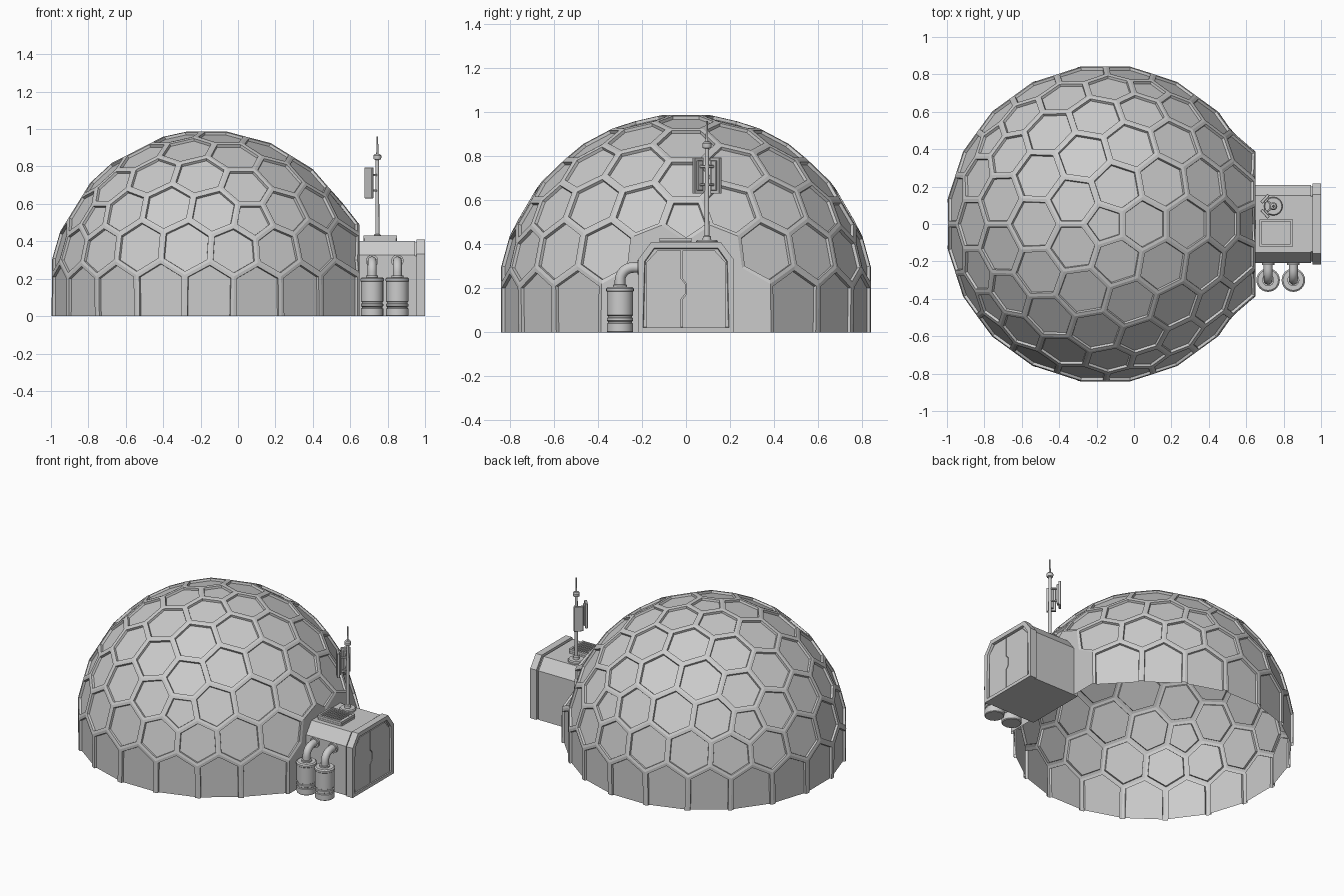
import bpy, bmesh
from math import sin, cos, pi, atan2, radians
from mathutils import Vector, Matrix

if "Cube" in bpy.data.objects:
    bpy.data.objects.remove(bpy.data.objects["Cube"])

CX, CZ, R, WALL = -0.155, 0.14, 0.855, 0.65   # dome centre, radius, flat entry wall


def finish(name, bm, smooth=False):
    bmesh.ops.recalc_face_normals(bm, faces=bm.faces) if name != "dome_shell" else None
    me = bpy.data.meshes.new(name)
    bm.to_mesh(me)
    bm.free()
    ob = bpy.data.objects.new(name, me)
    bpy.context.collection.objects.link(ob)
    if smooth:
        bpy.context.view_layer.objects.active = ob
        ob.select_set(True)
        bpy.ops.object.shade_smooth_by_angle(angle=radians(35))
        ob.select_set(False)
    return ob


def box(name, lo, hi, bevel=0.0, rot=0.0):
    bm = bmesh.new()
    size = Vector(hi) - Vector(lo)
    bmesh.ops.create_cube(bm, size=1, matrix=Matrix.Diagonal((*size, 1)))
    if bevel:
        bmesh.ops.bevel(bm, geom=bm.edges[:], offset=bevel, segments=1, affect='EDGES')
    ob = finish(name, bm)
    ob.location = (Vector(lo) + Vector(hi)) / 2
    ob.rotation_euler.z = rot
    return ob


def prism(name, pts, x0, x1, inset=0.0, depth=0.0):
    """Extrude a y-z outline along x; optionally recess the outer face."""
    bm = bmesh.new()
    f = bm.faces.new([bm.verts.new((x0, y, z)) for y, z in pts])
    ext = bmesh.ops.extrude_face_region(bm, geom=[f], use_keep_orig=True)["geom"]
    bmesh.ops.translate(bm, verts=[v for v in ext if isinstance(v, bmesh.types.BMVert)],
                        vec=(x1 - x0, 0, 0))
    bmesh.ops.recalc_face_normals(bm, faces=bm.faces)
    if inset:
        front = [f for f in bm.faces if f.normal.x > 0.9]
        bmesh.ops.inset_individual(bm, faces=front, thickness=inset)
        bmesh.ops.inset_individual(bm, faces=front, thickness=0.004, depth=-depth)
    return finish(name, bm)


def lathe(name, profile, loc, n=24):
    """Revolve (radius, z) points around z."""
    bm = bmesh.new()
    rings = [[bm.verts.new((r * cos(2 * pi * i / n), r * sin(2 * pi * i / n), z))
              for i in range(n)] for r, z in profile]
    for a, b in zip(rings, rings[1:]):
        for i in range(n):
            j = (i + 1) % n
            bm.faces.new((a[i], a[j], b[j], b[i]))
    bm.faces.new(rings[0][::-1])
    bm.faces.new(rings[-1])
    ob = finish(name, bm, True)
    ob.location = loc
    return ob


def tube(name, pts, r):
    cu = bpy.data.curves.new(name, 'CURVE')
    cu.dimensions = '3D'
    cu.bevel_depth, cu.bevel_resolution, cu.use_fill_caps = r, 4, True
    sp = cu.splines.new('POLY')
    sp.points.add(len(pts) - 1)
    for p, c in zip(sp.points, pts):
        p.co = (*c, 1)
    ob = bpy.data.objects.new(name, cu)
    bpy.context.collection.objects.link(ob)
    return ob


# Dome: dual of an icosphere gives hexagons and pentagons; lower row drops to the ground
ico = bmesh.new()
bmesh.ops.create_icosphere(ico, subdivisions=3, radius=1)
ico.faces.index_update()
bm = bmesh.new()
corner, entry = {}, []
for v in ico.verts:
    if v.co.z < -0.02:
        continue
    n = v.co.normalized()
    side = n.orthogonal().normalized()
    up = n.cross(side)
    ring = []
    for f in v.link_faces:
        c = f.calc_center_median().normalized()
        if c.z > -0.13:
            ring.append((atan2(c.dot(up), c.dot(side)), f.index, c))
    loop = []
    for _, i, c in sorted(ring):
        if i not in corner:
            z = CZ + c.z * R if c.z > 0 else -0.06
            corner[i] = bm.verts.new((CX + c.x * R, c.y * R, z))
        loop.append(corner[i])
    face = bm.faces.new(loop)
    if abs(atan2(n.y, n.x)) < radians(21) and n.z < 0.33:
        entry.append(face)
ico.free()
# flat, frameless wall around the entry
for f in entry:
    for v in f.verts:
        v.co.x = WALL
wall = bmesh.ops.dissolve_faces(bm, faces=entry, use_verts=False)["region"]
bm.normal_update()
cells = [f for f in bm.faces if f not in wall]
# raised frame bars with recessed panels
bmesh.ops.inset_individual(bm, faces=cells, thickness=0.017, use_even_offset=True)
bmesh.ops.inset_individual(bm, faces=cells, thickness=0.003, depth=-0.014, use_even_offset=True)
bmesh.ops.bisect_plane(bm, geom=bm.verts[:] + bm.edges[:] + bm.faces[:],
                       plane_co=(0, 0, 0), plane_no=(0, 0, 1), clear_inner=True)
finish("dome_shell", bm)


# Entry module: body, groove, door rim
def outline(w, h, c):
    return [(-w, 0), (w, 0), (w, h - c), (w - c * 0.75, h), (-w + c * 0.75, h), (-w, h - c)]


prism("entry_body", outline(0.208, 0.402, 0.075), 0.62, 0.945)
prism("entry_groove", outline(0.2, 0.394, 0.072), 0.94, 0.96)
prism("door_rim", outline(0.217, 0.41, 0.078), 0.955, 1.0, 0.03, 0.014)
# two door leaves with a stepped seam
seam = [(-0.02, 0.0), (-0.02, 0.15), (0.0, 0.175), (0.0, 0.22), (-0.02, 0.245), (-0.02, 0.372)]
g = 0.003
prism("door_leaf_left", [(y - g, z) for y, z in seam] + [(-0.13, 0.372), (-0.18, 0.318), (-0.18, 0)],
      0.975, 0.993)
prism("door_leaf_right", [(y + g, z) for y, z in seam] + [(0.13, 0.372), (0.18, 0.318), (0.18, 0)],
      0.975, 0.993)

# Roof vent with slats
box("vent_base", (0.67, -0.12, 0.395), (0.85, 0.025, 0.42), 0.006)
for i in range(11):
    x = 0.69 + i * 0.014
    box("vent_slat", (x - 0.004, -0.105, 0.415), (x + 0.004, 0.01, 0.428))
for y in (-0.114, 0.019):
    box("vent_edge", (0.675, y - 0.006, 0.415), (0.845, y + 0.006, 0.43))
for x in (0.677, 0.843):
    box("vent_end", (x - 0.006, -0.12, 0.415), (x + 0.006, 0.025, 0.43))

# Antenna mast with two panels
AX, AY = 0.745, 0.095
lathe("antenna_mast", [(0.05, 0.395), (0.05, 0.413), (0.045, 0.42), (0.02, 0.42), (0.018, 0.435),
                       (0.011, 0.44), (0.009, 0.835), (0.019, 0.838), (0.021, 0.845), (0.021, 0.858),
                       (0.015, 0.866), (0.006, 0.868), (0.004, 0.96)], (AX, AY, 0), 16)
for s in (-1, 1):
    a = s * radians(138)
    d = Vector((cos(a), sin(a), 0))
    for part, r, t, w, z0, z1 in (("antenna_panel", 0.06, 0.008, 0.029, 0.63, 0.795),
                                  ("antenna_back", 0.05, 0.008, 0.016, 0.645, 0.78),
                                  ("antenna_arm_low", 0.025, 0.026, 0.005, 0.665, 0.677),
                                  ("antenna_arm_high", 0.025, 0.026, 0.005, 0.748, 0.76)):
        c = Vector((AX, AY, 0)) + d * r
        box(part, (c.x - t, c.y - w, z0), (c.x + t, c.y + w, z1), 0.002, a)

# Side tanks with bent pipes
for x in (0.717, 0.852):
    y = -0.3
    lathe("tank", [(0.056, 0), (0.06, 0.004), (0.06, 0.04), (0.055, 0.043), (0.055, 0.05),
                   (0.06, 0.053), (0.06, 0.065), (0.055, 0.068), (0.055, 0.075), (0.06, 0.078),
                   (0.06, 0.185), (0.063, 0.188), (0.063, 0.2), (0.055, 0.207), (0.032, 0.207),
                   (0.032, 0.216), (0.02, 0.218)], (x, y, 0))
    bend = [(x, y + 0.06 - 0.06 * cos(t * pi / 16), 0.235 + 0.06 * sin(t * pi / 16)) for t in range(9)]
    tube("tank_pipe", [(x, y, 0.2)] + bend + [(x, -0.19, 0.295)], 0.024)
    flange = lathe("pipe_flange", [(0.033, 0), (0.033, 0.014)], (x, -0.206, 0.295), 20)
    flange.rotation_euler.x = pi / 2
